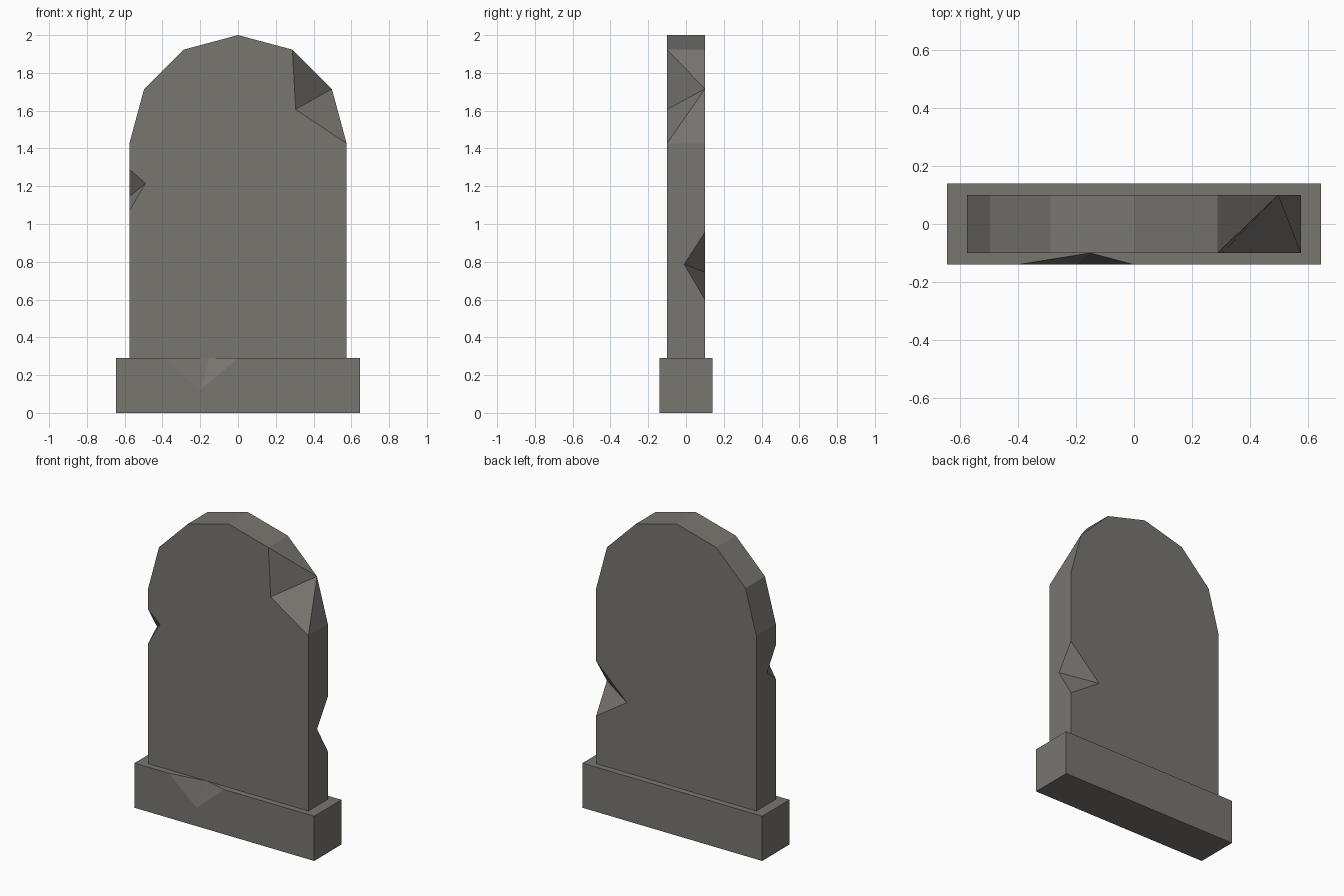
import bpy, bmesh
from mathutils import Vector

if "Cube" in bpy.data.objects:
    bpy.data.objects.remove(bpy.data.objects["Cube"])

stone = bpy.data.materials.new("weathered grey stone")
stone.diffuse_color = (0.19, 0.18, 0.163, 1)
stone.use_nodes = True
stone.node_tree.nodes["Principled BSDF"].inputs["Base Color"].default_value = stone.diffuse_color


def finish(bm, name):
    bmesh.ops.recalc_face_normals(bm, faces=bm.faces)
    mesh = bpy.data.meshes.new(name)
    bm.to_mesh(mesh)
    bm.free()
    mesh.materials.append(stone)
    obj = bpy.data.objects.new(name, mesh)
    bpy.context.collection.objects.link(obj)
    return obj


def chip(part, *corners):
    """Break a wedge off an edge: two points on the edge, then one on each adjoining face."""
    a, b, p, q = map(Vector, corners)
    mid = (p + q) / 2
    bm = bmesh.new()
    # growing the wedge about its inner crease keeps the cut planes in place
    for v in (a, b, p, q):
        bm.verts.new(mid + (v - mid) * 2)
    bmesh.ops.convex_hull(bm, input=bm.verts)
    cutter = finish(bm, "chip_cutter")
    cutter.hide_render = True
    mod = part.modifiers.new("chip", 'BOOLEAN')
    mod.operation, mod.solver, mod.object = 'DIFFERENCE', 'EXACT', cutter
    bpy.context.view_layer.objects.active = part
    bpy.ops.object.modifier_apply(modifier=mod.name)
    bpy.data.objects.remove(cutter)


# plinth
bm = bmesh.new()
bmesh.ops.create_cube(bm, size=1)
for v in bm.verts:
    v.co = Vector((v.co.x * 1.29, v.co.y * 0.28, (v.co.z + 0.5) * 0.29))
plinth = finish(bm, "plinth")
chip(plinth, (-0.4, -0.14, 0.29), (0, -0.14, 0.29),
     (-0.2, -0.14, 0.12), (-0.15, -0.1, 0.29))

# round-topped slab
half = [(0.575, 0.29), (0.575, 1.427), (0.497, 1.715), (0.288, 1.923)]
outline = half + [(0, 2.0)] + [(-x, z) for x, z in reversed(half)]
BROKEN = 2  # front corner that has broken away
bm = bmesh.new()
back = [bm.verts.new((x, 0.1, z)) for x, z in outline]
front = [bm.verts.new((x, -0.1, z)) for x, z in outline]
front[BROKEN].co = (0.305, -0.1, 1.607)
bm.faces.new(front)
bm.faces.new(back)
n = len(outline)
for i in range(n):
    j = (i + 1) % n
    f0, f1, b0, b1 = front[i], front[j], back[i], back[j]
    if i == BROKEN:
        bm.faces.new((f0, f1, b0))
        bm.faces.new((f1, b1, b0))
    elif j == BROKEN:
        bm.faces.new((f0, f1, b1))
        bm.faces.new((f0, b1, b0))
    else:
        bm.faces.new((f0, f1, b1, b0))
slab = finish(bm, "slab")

# chips on the left front edge and the right back edge
chip(slab, (-0.575, -0.1, 1.29), (-0.575, -0.1, 1.07),
     (-0.49, -0.1, 1.215), (-0.575, -0.01, 1.145))
chip(slab, (0.575, 0.1, 0.955), (0.575, 0.1, 0.6),
     (0.575, -0.01, 0.787), (0.355, 0.1, 0.745))
